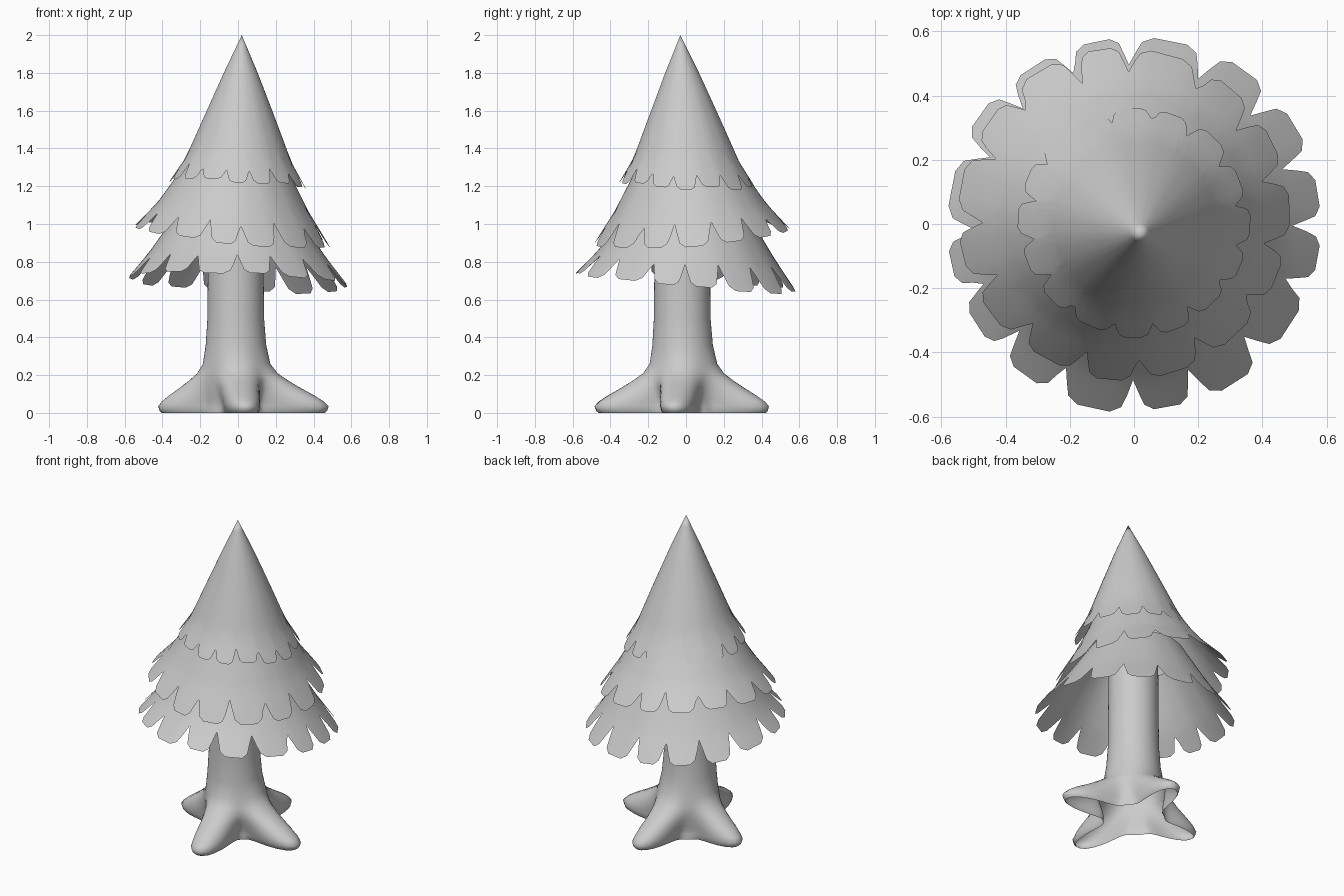
import bpy, bmesh, math, random
from mathutils import Vector

if "Cube" in bpy.data.objects:
    bpy.data.objects.remove(bpy.data.objects["Cube"])

random.seed(4)


def finish(name, bm):
    bmesh.ops.remove_doubles(bm, verts=bm.verts, dist=1e-5)
    bmesh.ops.recalc_face_normals(bm, faces=bm.faces)
    mesh = bpy.data.meshes.new(name)
    bm.to_mesh(mesh)
    bm.free()
    obj = bpy.data.objects.new(name, mesh)
    bpy.context.collection.objects.link(obj)
    mesh.shade_smooth()
    return obj


def loft(bm, rings):
    """Bridge closed rings of equal length with quads."""
    vs = [[bm.verts.new(p) for p in ring] for ring in rings]
    n = len(vs[0])
    for a, b in zip(vs, vs[1:]):
        for i in range(n):
            j = (i + 1) % n
            bm.faces.new((a[i], b[i], b[j], a[j]))


def along(profile, v):
    """Point (radius, z) at fraction v of the profile's length."""
    pts = [Vector(p) for p in profile]
    lens = [(b - a).length for a, b in zip(pts, pts[1:])]
    d = v * sum(lens)
    for a, b, l in zip(pts, pts[1:], lens):
        if d <= l:
            return a.lerp(b, d / l)
        d -= l
    return pts[-1]


# Needle skirts: cone shells whose lower edge is cut into rounded lobes
LOBE = [(-1, 0), (-.82, .45), (-.68, .82), (-.4, 1), (.4, 1), (.68, .82), (.82, .45)]


def skirt(name, profile, lobes, start, notch, top, base, tilt):
    step = math.tau / lobes
    bounds = [math.radians(start)]
    bounds += [bounds[0] + step * (i + random.uniform(-.12, .12)) for i in range(1, lobes)]
    bounds.append(bounds[0] + math.tau)
    columns = []                        # (angle, end of this column along profile)
    for a, b in zip(bounds, bounds[1:]):
        reach = random.uniform(.97, 1.0)
        cut = notch + random.uniform(-.03, .03)
        for t, h in LOBE:
            columns.append((a + (b - a) * (t + 1) / 2, cut + (reach - cut) * h))
    rows = 12
    rings = []
    for k in range(rows + 1):
        ring = []
        for ang, end in columns:
            v = end * k / rows
            r, z = along(profile, v)
            c = Vector(top).lerp(Vector(base), v)
            x, y = r * math.cos(ang), r * math.sin(ang)
            z += (tilt[0] * x + tilt[1] * y) * v
            ring.append((c.x + x, c.y + y, z))
        rings.append(ring)
    bm = bmesh.new()
    loft(bm, rings)
    return finish(name, bm)


skirt("top_branches", [(0, 2), (.09, 1.8), (.19, 1.56), (.28, 1.34), (.365, 1.2)],
      16, -101, .89, (.02, -.03), (0, .01), (-.06, -.05))
skirt("middle_branches", [(.22, 1.42), (.31, 1.24), (.40, 1.09), (.52, .93)],
      15, -106, .78, (-.01, .01), (-.03, .03), (-.11, .08))
skirt("bottom_branches", [(.28, 1.12), (.41, .92), (.48, .82), (.59, .685)],
      16, -90, .72, (-.01, .01), (0, 0), (-.04, -.085))

# Trunk flaring into four tapering roots: (z, trunk radius, root reach 0..1, root width)
LEVELS = [(1.1, .145, 0, .6), (.7, .148, 0, .6), (.5, .15, 0, .6), (.36, .16, 0, .6),
          (.26, .173, .02, .6), (.21, .18, .12, .55), (.17, .18, .31, .5),
          (.13, .18, .53, .43), (.09, .178, .77, .38), (.06, .175, .92, .35),
          (.035, .175, 1, .33), (.01, .18, .97, .31), (0, .18, .93, .29)]
ROOTS = [(-8, .485), (83, .445), (173, .425), (-85, .485)]
SIDES = 96
rings = []
for z, r0, reach, width in LEVELS:
    ring = []
    for i in range(SIDES):
        a = math.tau * i / SIDES
        r = r0
        for deg, tip in ROOTS:
            d = abs((a - math.radians(deg) + math.pi) % math.tau - math.pi)
            r += (tip - r0) * reach * math.exp(-(d / width) ** 2.3)
        shift = min(z / .4, 1)          # trunk leans slightly off centre
        ring.append((r * math.cos(a) - .012 * shift, r * math.sin(a) - .02 * shift, z))
    rings.append(ring)
bm = bmesh.new()
loft(bm, rings)
finish("trunk_and_roots", bm)
